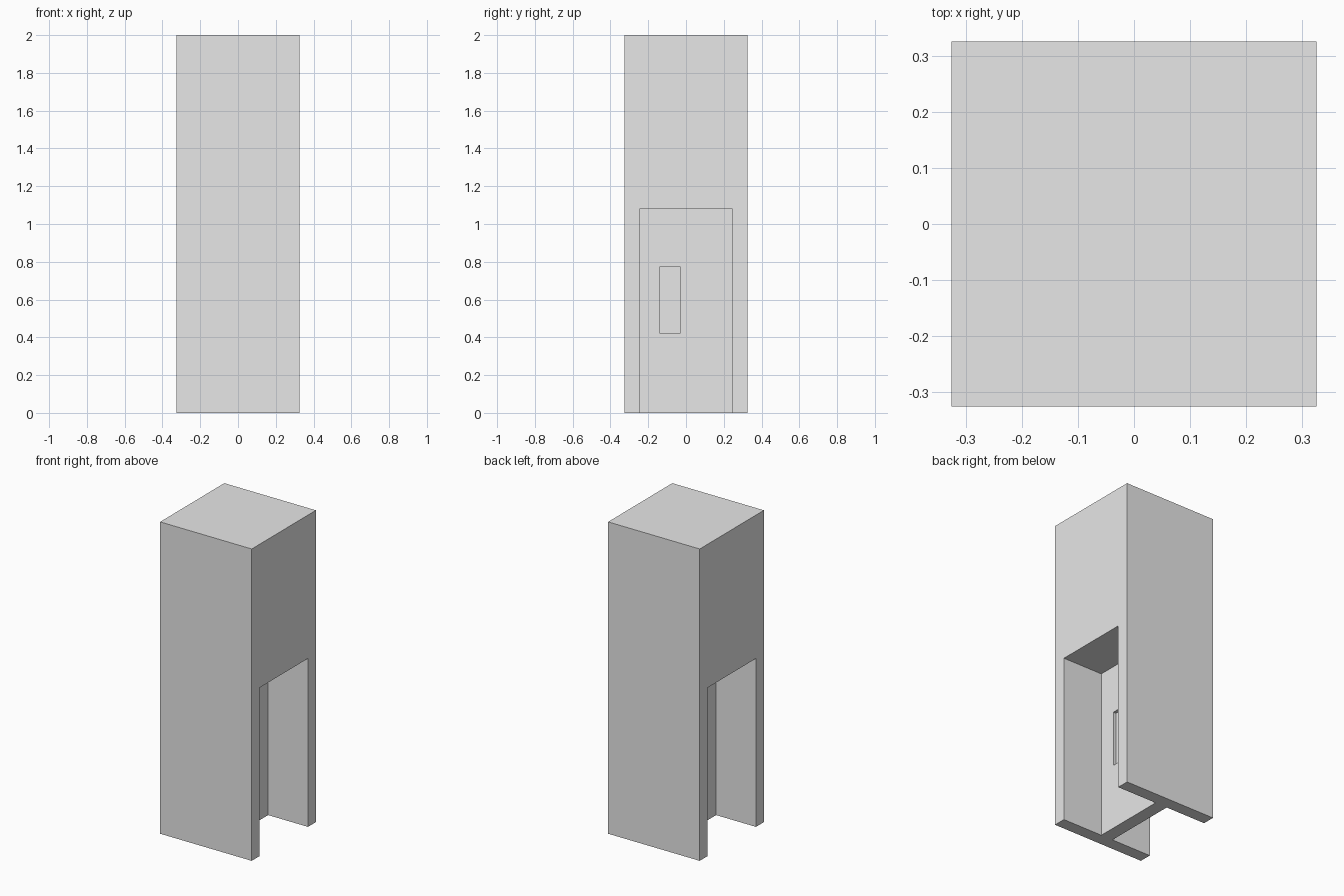
import bpy
import bmesh
from mathutils import Vector

cube = bpy.data.objects.get("Cube")
if cube:
    bpy.data.objects.remove(cube, do_unlink=True)

# Plain grey paint for the whole model
grey = bpy.data.materials.new("light_grey")
grey.use_nodes = True
colour = (0.8, 0.8, 0.8, 1)
grey.diffuse_color = colour
grey.node_tree.nodes["Principled BSDF"].inputs["Base Color"].default_value = colour

HALF, HEIGHT = 0.325, 2.0
JAMB, LINTEL = 0.245, 1.08
WALL = 0.042
NICHE_DEPTH = 0.02


def box(name, low, high):
    """Axis-aligned box between two corners."""
    low, high = Vector(low), Vector(high)
    bm = bmesh.new()
    bmesh.ops.create_cube(bm, size=1)
    for v in bm.verts:
        v.co = (low + high) / 2 + v.co * (high - low)
    mesh = bpy.data.meshes.new(name)
    bm.to_mesh(mesh)
    bm.free()
    obj = bpy.data.objects.new(name, mesh)
    bpy.context.collection.objects.link(obj)
    mesh.materials.append(grey)
    return obj


def cut(target, cutter):
    cutter.hide_render = True
    cutter.hide_set(True)
    cutter.display_type = 'WIRE'
    mod = target.modifiers.new(cutter.name, 'BOOLEAN')
    mod.operation = 'DIFFERENCE'
    mod.solver = 'EXACT'
    mod.object = cutter
    bpy.context.view_layer.objects.active = target
    bpy.ops.object.modifier_apply(modifier=mod.name)
    bpy.data.objects.remove(cutter, do_unlink=True)


# Tall square tower
tower = box("tower", (-HALF, -HALF, 0), (HALF, HALF, HEIGHT))

# A deep doorway on each side, leaving a partition with a shallow niche per face
for name, s in (("left", 1), ("right", -1)):
    cut(tower, box(name + "_doorway_cutter",
                   (min(s * WALL, s * 0.5), -JAMB, -0.2),
                   (max(s * WALL, s * 0.5), JAMB, LINTEL)))
    xs = sorted((s * (WALL - NICHE_DEPTH), s * (WALL + 0.1)))
    ys = sorted((s * -0.137, s * -0.033))
    cut(tower, box(name + "_niche_cutter",
                   (xs[0], ys[0], 0.42), (xs[1], ys[1], 0.775)))
